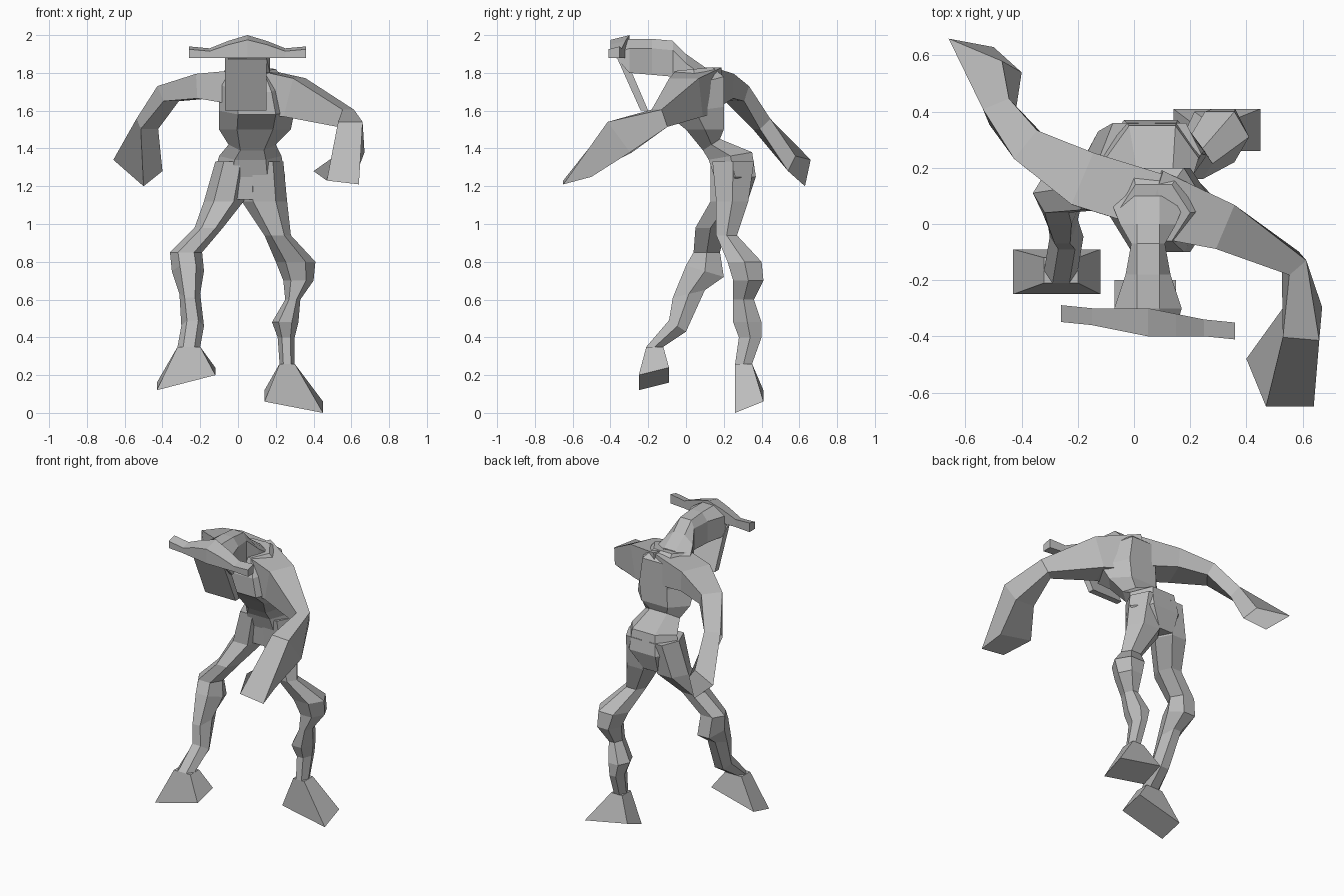
import bpy
import bmesh
from mathutils import Vector

default_cube = bpy.data.objects.get("Cube")
if default_cube:
    bpy.data.objects.remove(default_cube, do_unlink=True)

# One plain grey covers the whole creature
grey = bpy.data.materials.new("plain grey")
grey.use_nodes = True
shader = grey.node_tree.nodes["Principled BSDF"]
grey.diffuse_color = (.5, .5, .5, 1)
shader.inputs["Base Color"].default_value = grey.diffuse_color

UP = Vector((0, 0, 1))
SQUARE = [(-1, -1), (1, -1), (1, 1), (-1, 1)]
HEXAGON = [(-1, 0), (-.5, -1), (.5, -1), (1, 0), (.5, 1), (-.5, 1)]


def loft(name, rings):
    """Skin a closed, flat shaded tube through rings of equal point count."""
    bm = bmesh.new()
    loops = [[bm.verts.new(point) for point in ring] for ring in rings]
    for lower, upper in zip(loops, loops[1:]):
        for i in range(len(lower)):
            bm.faces.new((lower[i - 1], lower[i], upper[i], upper[i - 1]))
    bm.faces.new(loops[0])
    bm.faces.new(loops[-1])
    bmesh.ops.recalc_face_normals(bm, faces=bm.faces)
    mesh = bpy.data.meshes.new(name)
    bm.to_mesh(mesh)
    bm.free()
    mesh.materials.append(grey)
    part = bpy.data.objects.new(name, mesh)
    bpy.context.scene.collection.objects.link(part)


def section(outline, left, right, front, back, height, rise=0, roll=0):
    """Fit an outline between its limits, tilted backwards and sideways."""
    middle = Vector((left + right, front + back, 2 * height)) / 2
    across = Vector(((right - left) / 2, 0, roll))
    along = Vector((0, (back - front) / 2, rise))
    return [middle + across * u + along * v for u, v in outline]


def build_leg(side, sections, sole):
    """Make a faceted leg, and a foot flaring from its ankle to the sole."""
    loft(side + "_leg", [section(HEXAGON, *limits) for limits in sections])
    ankle = section(SQUARE, *sections[-1])
    loft(side + "_foot", [ankle, section(SQUARE, *sole)])


def build_arm(side, joints, hand):
    """Sweep a square arm through its joints and end it in a wedge hand."""
    hand_corners = [Vector(corner) for corner in hand]
    path = [Vector(joint[:3]) for joint in joints]
    path.append(sum(hand_corners, Vector()) / len(hand))
    rings = []
    for i, (*_, width, depth) in enumerate(joints):
        heading = (path[i + 1] - path[max(i - 1, 0)]).normalized()
        across = UP.cross(heading).normalized()
        above = heading.cross(across)
        rings.append([
            path[i] + across * u * width / 2 - above * v * depth / 2
            for u, v in SQUARE
        ])
    loft(side + "_arm", rings + [hand_corners])


# Torso from the shoulders down to the crotch
torso_sections = [
    (-.06, .2, -.06, .14, 1.82, .01),
    (-.1, .27, -.1, .2, 1.74, .04),
    (-.1, .3, -.1, .2, 1.6, .02),
    (-.1, .28, 0, .2, 1.5),
    (-.05, .2, .09, .18, 1.42, .03),
    (-.1, .23, .12, .35, 1.36, .02),
    (-.13, .25, .15, .37, 1.25),
    (-.08, .13, .16, .33, 1.13),
]
loft("torso", [section(HEXAGON, *limits) for limits in torso_sections])

# Legs from hip to ankle, then the sole
build_leg("left", [
    (.02, .24, .14, .36, 1.33),
    (.02, .26, .16, .33, 1.12),
    (.14, .28, .16, .27, .94),
    (.2, .41, .22, .4, .8),
    (.24, .4, .25, .41, .7),
    (.25, .33, .25, .36, .6),
    (.18, .32, .25, .4, .48),
    (.21, .3, .28, .4, .4),
    (.22, .3, .26, .35, .26),
], sole=(.14, .45, .26, .41, .06, .03, -.03))
build_leg("right", [
    (-.12, .06, .13, .36, 1.33),
    (-.18, .03, .13, .33, 1.12),
    (-.23, -.08, .05, .21, .98),
    (-.36, -.19, .04, .18, .85),
    (-.35, -.18, 0, .2, .75, -.03),
    (-.31, -.2, -.07, .1, .63, .02),
    (-.3, -.18, -.09, 0, .46, -.03),
    (-.32, -.2, -.21, -.12, .35),
], sole=(-.43, -.12, -.25, -.09, .18, .02, .04))

# Arms: joint position, width and depth, then the corners of the hand
build_arm("left", [
    (.05, .08, 1.71, .24, .24),
    (.3, 0, 1.67, .17, .21),
    (.57, -.14, 1.56, .08, .1),
    (.6, -.35, 1.46, .13, .2),
], hand=[(.47, -.65, 1.23), (.64, -.65, 1.21), (.62, -.5, 1.25), (.4, -.48, 1.28)])
build_arm("right", [
    (.08, .08, 1.72, .2, .2),
    (-.18, .16, 1.73, .2, .13),
    (-.37, .27, 1.69, .13, .09),
    (-.48, .4, 1.53, .1, .08),
], hand=[(-.47, .58, 1.36), (-.66, .66, 1.34), (-.5, .63, 1.2), (-.4, .54, 1.28)])

# Head: depth, cheek half width, crown height and jaw height
HEAD_CENTRE = .05
CROWN_HALF = .04
head_rings = []
for y, cheek, crown, jaw in [
    (-.37, .1, 1.95, 1.88),
    (-.3, .12, 1.98, 1.8),
    (-.18, .08, 1.98, 1.79),
    (-.07, .06, 1.97, 1.78),
    (0, .1, 1.9, 1.74),
    (.1, .14, 1.83, 1.7),
]:
    half = [(CROWN_HALF, crown), (cheek, crown - .05), (cheek, jaw)]
    ring = [(HEAD_CENTRE + width, y, z) for width, z in half]
    ring += [(HEAD_CENTRE - width, y, z) for width, z in reversed(half)]
    head_rings.append(ring)
loft("head", head_rings)

# Flat face plate hanging from the brow
loft("face_plate", [
    section(SQUARE, -.07, .15, -.37, -.29, 1.85, -.04),
    section(SQUARE, -.07, .15, -.24, -.2, 1.6),
])

# Slightly turned horns: distance from the head centre, half depth and top
horn_profile = [(0, .05, 2), (.1, .04, 1.97), (.2, .03, 1.93), (.31, .03, 1.94)]
for side, direction in (("left", 1), ("right", -1)):
    horn_rings = []
    for reach, depth, top in horn_profile:
        offset = reach * direction
        x, y = HEAD_CENTRE + offset, -.35 - offset / 10
        horn_rings.append([
            (x, y - depth, 1.88), (x, y + depth, 1.88),
            (x, y + depth, top), (x, y - depth, top - depth / 2),
        ])
    loft(side + "_horn", horn_rings)
